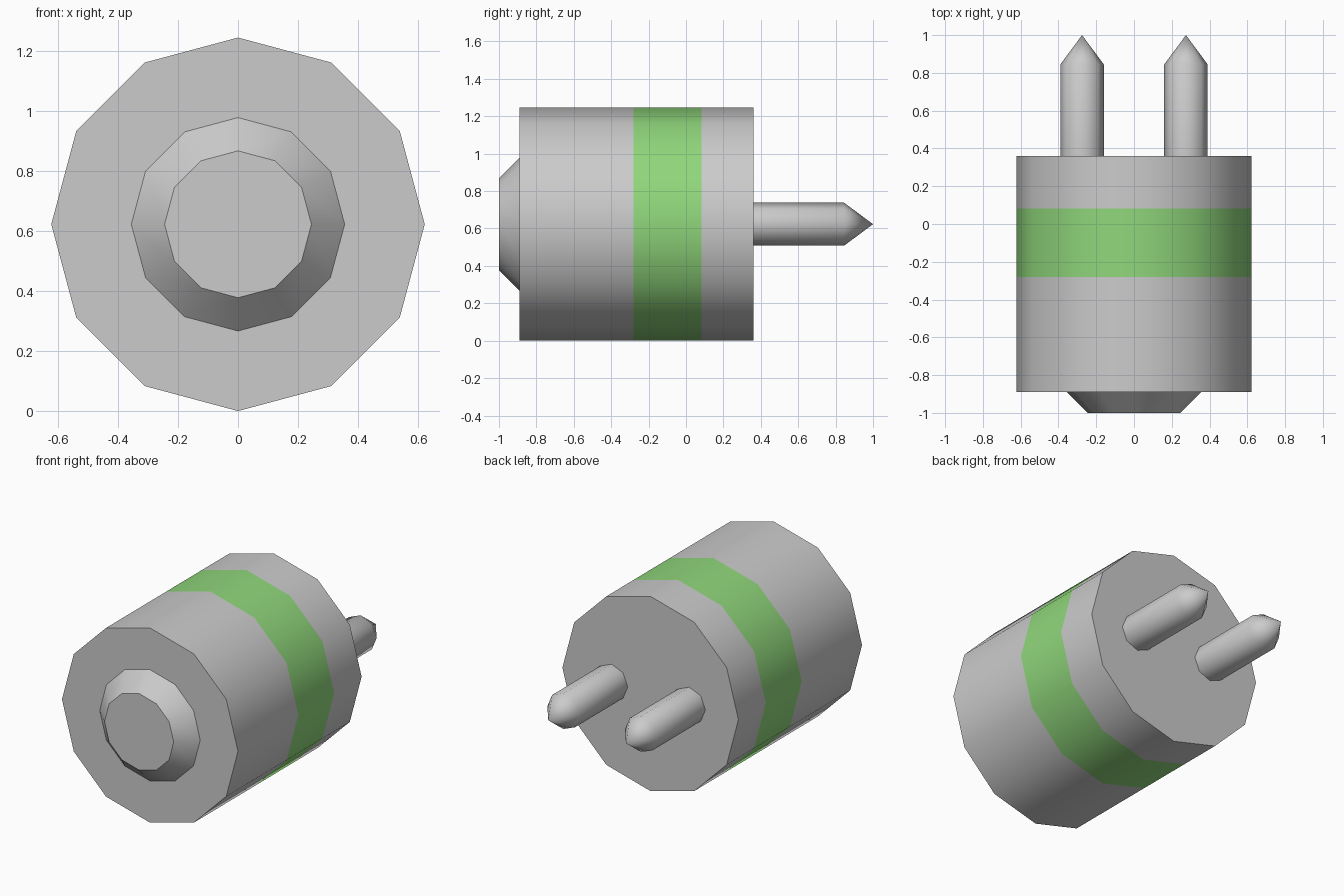
import bpy, bmesh, math

if "Cube" in bpy.data.objects:
    bpy.data.objects.remove(bpy.data.objects["Cube"])

CENTRE_Z = 0.623


def lathe(name, profile, sides, x=0.0, materials=(), band=None):
    """Turn a (y, radius) profile around a y-directed axis; radius 0 makes a point."""
    bm = bmesh.new()
    rings = []
    for y, r in profile:
        count = sides if r > 0 else 1
        rings.append([bm.verts.new((x + r * math.sin(2 * math.pi * i / sides), y,
                                    CENTRE_Z + r * math.cos(2 * math.pi * i / sides)))
                      for i in range(count)])
    for n, (a, b) in enumerate(zip(rings, rings[1:])):
        for i in range(sides):
            j = (i + 1) % sides
            if len(b) == 1:
                face = bm.faces.new((a[i], a[j], b[0]))
            else:
                face = bm.faces.new((a[i], a[j], b[j], b[i]))
            face.material_index = int(n == band)
    for ring in (rings[0], rings[-1]):
        if len(ring) > 1:
            bm.faces.new(ring)
    bmesh.ops.recalc_face_normals(bm, faces=bm.faces)
    mesh = bpy.data.meshes.new(name)
    bm.to_mesh(mesh)
    bm.free()
    for mat in materials:
        mesh.materials.append(mat)
    # Smooth sides, crisp caps
    mesh.shade_smooth()
    mesh.set_sharp_from_angle(angle=math.radians(46 if sides == 8 else 40))
    obj = bpy.data.objects.new(name, mesh)
    bpy.context.collection.objects.link(obj)
    return obj


grey = bpy.data.materials.new("grey")
grey.diffuse_color = (0.8, 0.8, 0.8, 1)
grey.use_nodes = True
grey.node_tree.nodes["Principled BSDF"].inputs["Base Color"].default_value = grey.diffuse_color
green = bpy.data.materials.new("green")
green.diffuse_color = (0.28, 0.68, 0.2, 1)
green.use_nodes = True
green.node_tree.nodes["Principled BSDF"].inputs["Base Color"].default_value = green.diffuse_color

# Twelve-sided body with a green band
R = 0.623
lathe("body", [(-0.89, R), (-0.28, R), (0.083, R), (0.36, R)], 12,
      materials=(grey, green), band=1)

# Tapered boss on the front face
lathe("front_boss", [(-1.0, 0.245), (-0.89, 0.356)], 12)

# Two pointed contact pins at the back
for side, x in (("left", -0.275), ("right", 0.275)):
    lathe(side + "_pin", [(0.35, 0.115), (0.845, 0.115), (1.0, 0)], 8, x)
